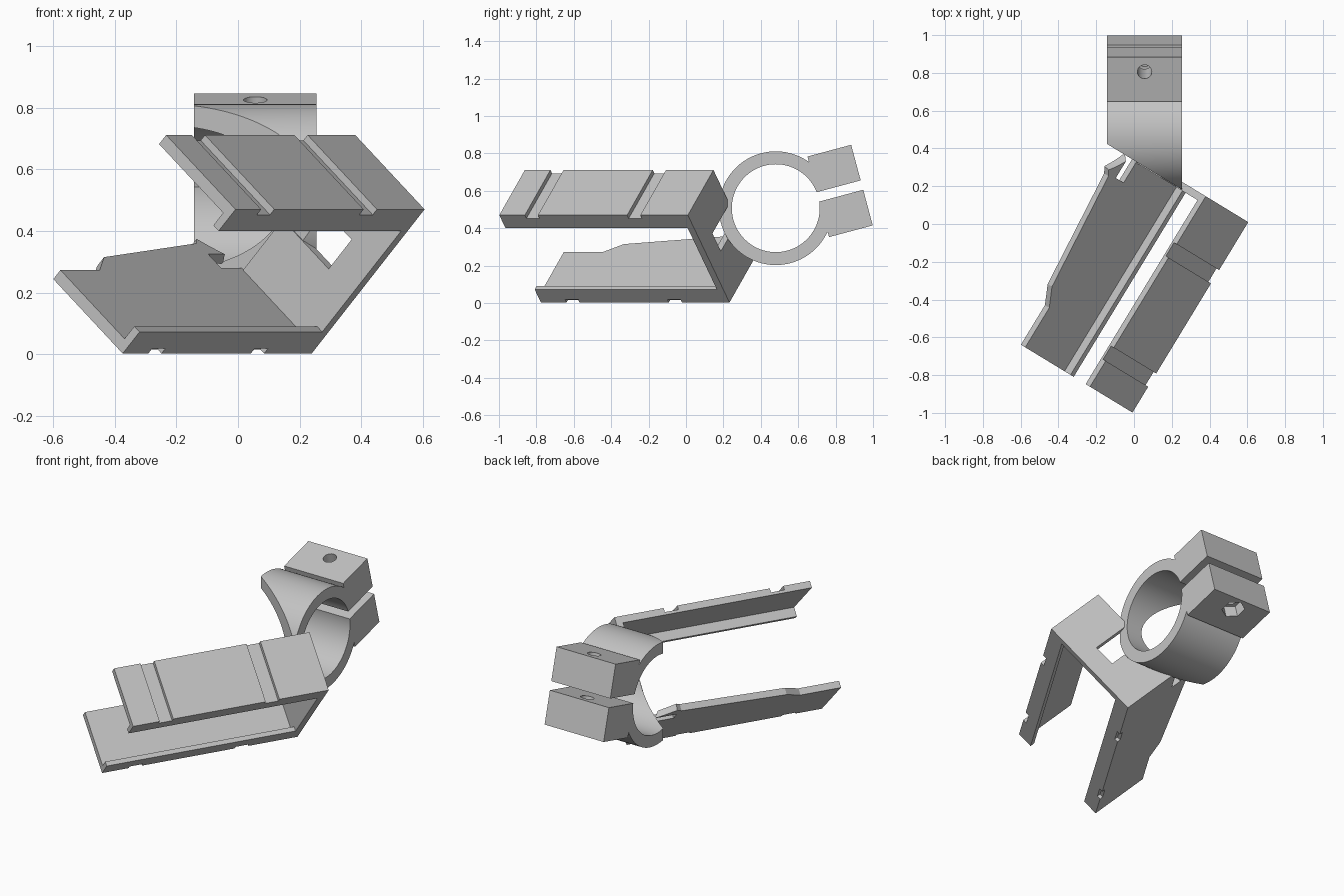
import bpy, bmesh
from math import radians, cos, sin, pi
from mathutils import Matrix, Vector

cube = bpy.data.objects.get("Cube")
if cube:
    bpy.data.objects.remove(cube)

# One grey plastic for everything
grey = bpy.data.materials.new("grey_plastic")
grey.use_nodes = True
COLOUR = (0.55, 0.55, 0.55, 1)
grey.diffuse_color = COLOUR
grey.node_tree.nodes["Principled BSDF"].inputs["Base Color"].default_value = COLOUR


def frame(x, y, z, origin):
    m = Matrix((x, y, z)).transposed().to_4x4()
    m.translation = origin
    return m


# Bracket frame: x along the arms, y across them, z from upper to lower arm
yaw, tilt = radians(31.3), radians(42.5)
along = Vector((-sin(yaw), -cos(yaw), 0))
side = Vector((-cos(yaw), sin(yaw), 0))
up = Vector((0, 0, 1))
BRACKET = frame(along, side * cos(tilt) + up * sin(tilt),
                side * sin(tilt) - up * cos(tilt), (0.605, 0.01, 0.47))

# Clamp frame: x towards the lugs, y across the slot, z along the bore
lean = radians(15)
CLAMP = frame(Vector((0, cos(lean), sin(lean))), Vector((0, -sin(lean), cos(lean))),
              Vector((1, 0, 0)), (0, 0.48, 0.507))
LEFT, RIGHT = -0.143, 0.255
BOLT = CLAMP @ Matrix.Translation((0.397, 0, 0.056)) @ Matrix.Rotation(-pi / 2, 4, 'X')


def prism(name, points, low, high, matrix):
    bm = bmesh.new()
    face = bm.faces.new([bm.verts.new((x, y, low)) for x, y in points])
    out = bmesh.ops.extrude_face_region(bm, geom=[face])
    verts = [v for v in out["geom"] if isinstance(v, bmesh.types.BMVert)]
    bmesh.ops.translate(bm, vec=(0, 0, high - low), verts=verts)
    bmesh.ops.recalc_face_normals(bm, faces=bm.faces)
    bm.transform(matrix)
    mesh = bpy.data.meshes.new(name)
    bm.to_mesh(mesh)
    bm.free()
    mesh.materials.append(grey)
    obj = bpy.data.objects.new(name, mesh)
    bpy.context.collection.objects.link(obj)
    return obj


def rect(x0, x1, y0, y1):
    return [(x0, y0), (x1, y0), (x1, y1), (x0, y1)]


def circle(radius, sides):
    return [(radius * cos(2 * pi * i / sides), radius * sin(2 * pi * i / sides))
            for i in range(sides)]


def combine(target, tools, operation='DIFFERENCE'):
    """Apply boolean tools to the target and remove them."""
    for tool in tools:
        tool.hide_render = True
        mod = target.modifiers.new("combine", 'BOOLEAN')
        mod.operation, mod.solver, mod.object = operation, 'EXACT', tool
        bpy.context.view_layer.objects.active = target
        bpy.ops.object.modifier_apply(modifier=mod.name)
        bpy.data.objects.remove(tool)


def bore():
    return prism("bore_cutter", circle(0.235, 96), -0.8, 0.8, CLAMP)


LENGTH, WIDTH, DEPTH, WALL, LIP = 1.18, 0.357, 0.634, 0.04, 0.095
GROOVES = [(0.297, 0.38), (0.938, 1.02)]

# Upper arm with two grooves across its outer face
upper_arm = prism("upper_arm", rect(0, LENGTH, 0, WIDTH), 0, WALL, BRACKET)
combine(upper_arm, [prism("groove", rect(a, b, -0.1, 0.5), -0.1, 0.024, BRACKET)
                    for a, b in GROOVES])

# Lower arm, widening towards the clamp, with small edge notches
outline = [(0, 0), (LENGTH, 0), (LENGTH, WIDTH), (0.935, WIDTH), (0.832, 0.419),
           (0.176, 0.485), (0.13, 0.52), (0, 0.52)]
lower_arm = prism("lower_arm", outline, DEPTH - WALL, DEPTH, BRACKET)
cutters = [prism("notch", rect(a, b, -0.1, 0.02), DEPTH - 0.022, DEPTH + 0.1, BRACKET)
           for a, b in GROOVES]
cutters.append(prism("pocket", rect(-0.1, 0.165, 0.367, 0.433), 0.5, 0.8, BRACKET))
combine(lower_arm, cutters + [bore()])

# Inward lips along the arm edges
prism("upper_lip", rect(0, LENGTH, 0, 0.027), WALL, LIP, BRACKET)
prism("lower_lip", rect(0, LENGTH, 0, 0.027), DEPTH - LIP, DEPTH - WALL, BRACKET)

# Back plate joining the arms, with a window beside the clamp
back_plate = prism("back_plate", rect(0, WALL, 0, WIDTH), WALL, DEPTH - WALL, BRACKET)
combine(back_plate, [prism("window", rect(-0.1, 0.1, 0.12, 0.5), 0.243, 0.372, BRACKET),
                     bore()])

# Split clamp ring with two lugs
clamp = prism("clamp_ring", circle(0.304, 96), LEFT, RIGHT, CLAMP)
combine(clamp, [prism("lugs", rect(0.235, 0.477, -0.223, 0.223), LEFT, RIGHT, CLAMP)], 'UNION')
combine(clamp, [
    bore(),
    prism("slot", rect(0.1, 0.7, -0.026, 0.026), -0.5, 0.5, CLAMP),
    prism("bracket_space", rect(WALL - 0.005, 0.7, -1, 1.5), -1, 2, BRACKET),
    prism("bolt_hole", circle(0.038, 32), -0.5, 0.5, BOLT),
    prism("nut_pocket", circle(0.065, 6), -0.5, -0.15, BOLT),
])

bpy.ops.object.select_all(action='DESELECT')
clamp.select_set(True)
bpy.context.view_layer.objects.active = clamp
bpy.ops.object.shade_smooth_by_angle(angle=radians(25))
